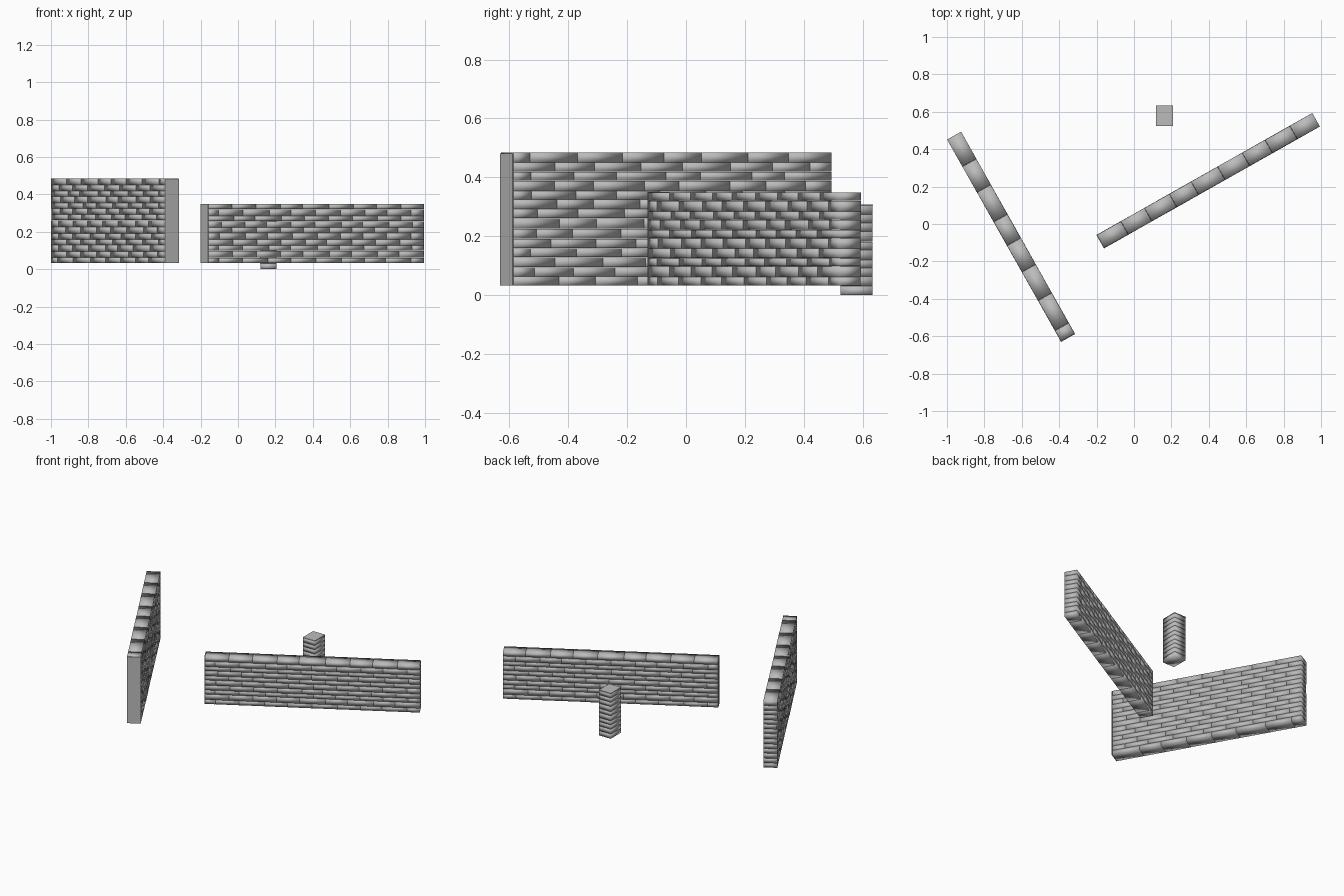
import bpy, bmesh, math, random
from mathutils import Matrix, Vector

if "Cube" in bpy.data.objects:
    bpy.data.objects.remove(bpy.data.objects["Cube"])

random.seed(4)
stone = bpy.data.materials.new("grey_stone")
stone.diffuse_color = (0.5, 0.5, 0.5, 1)
stone.use_nodes = True
stone.node_tree.nodes["Principled BSDF"].inputs["Base Color"].default_value = stone.diffuse_color


def finish(bm, name, loc, angle, smooth):
    me = bpy.data.meshes.new(name)
    bm.to_mesh(me)
    bm.free()
    me.materials.append(stone)
    for p in me.polygons:
        p.use_smooth = smooth
    ob = bpy.data.objects.new(name, me)
    ob.location = loc
    ob.rotation_euler.z = math.radians(angle)
    bpy.context.collection.objects.link(ob)


def box(bm, lo, hi):
    lo, hi = Vector(lo), Vector(hi)
    m = Matrix.Translation((lo + hi) / 2) @ Matrix.Diagonal((*(hi - lo), 1))
    bmesh.ops.create_cube(bm, size=1, matrix=m)


def brick_wall(name, loc, angle, length, thick, height, rows, brick, jitter):
    """Staggered courses of soft-shaded bricks, starting at the local left end."""
    bm = bmesh.new()
    step = height / rows
    levels = [0] + [step * (i + random.uniform(-.1, .1)) for i in range(1, rows)] + [height]
    for r in range(rows):
        # joints: half-brick stagger on every other course
        start = -length / 2 + brick * (0.5 if r % 2 == 0 else 1)
        cuts = [-length / 2]
        x = start
        while x < length / 2 - brick * 0.4:
            cuts.append(x + random.uniform(-jitter, jitter))
            x += brick
        cuts.append(length / 2)
        for a, b in zip(cuts, cuts[1:]):
            d = thick / 2 - random.uniform(0, .0015)
            box(bm, (a, -d, levels[r] + .0004), (b - .0008, d, levels[r + 1] - .0004))
    finish(bm, name, loc, angle, True)


def plain_end(name, loc, angle, x, thick, height):
    """Flat trimmed face closing one end of a wall."""
    bm = bmesh.new()
    box(bm, (x - .002, -thick / 2, 0), (x + .002, thick / 2, height))
    finish(bm, name, loc, angle, False)


# tall wall on the left, its front end trimmed flat
A = (-0.6575, -0.0675, 0.033)
brick_wall("left_wall", A, -60.6, 1.24, .086, .452, 14, .165, .02)
plain_end("left_wall_end", A, -60.6, .62, .086, .449)

# long lower wall on the right, its left end trimmed flat
B = (0.3975, 0.232, 0.033)
brick_wall("right_wall", B, 29.46, 1.325, .083, .317, 10, .147, .012)
plain_end("right_wall_end", B, 29.46, -.6625, .083, .317)

# free-standing pillar behind, one brick per course with a flat top
P = (0.163, 0.579, 0)
brick_wall("pillar", P, 90, .11, .09, .306, 10, .3, 0)
bm = bmesh.new()
box(bm, (-.045, -.055, .304), (.045, .055, .308))
finish(bm, "pillar_top", P, 0, False)
